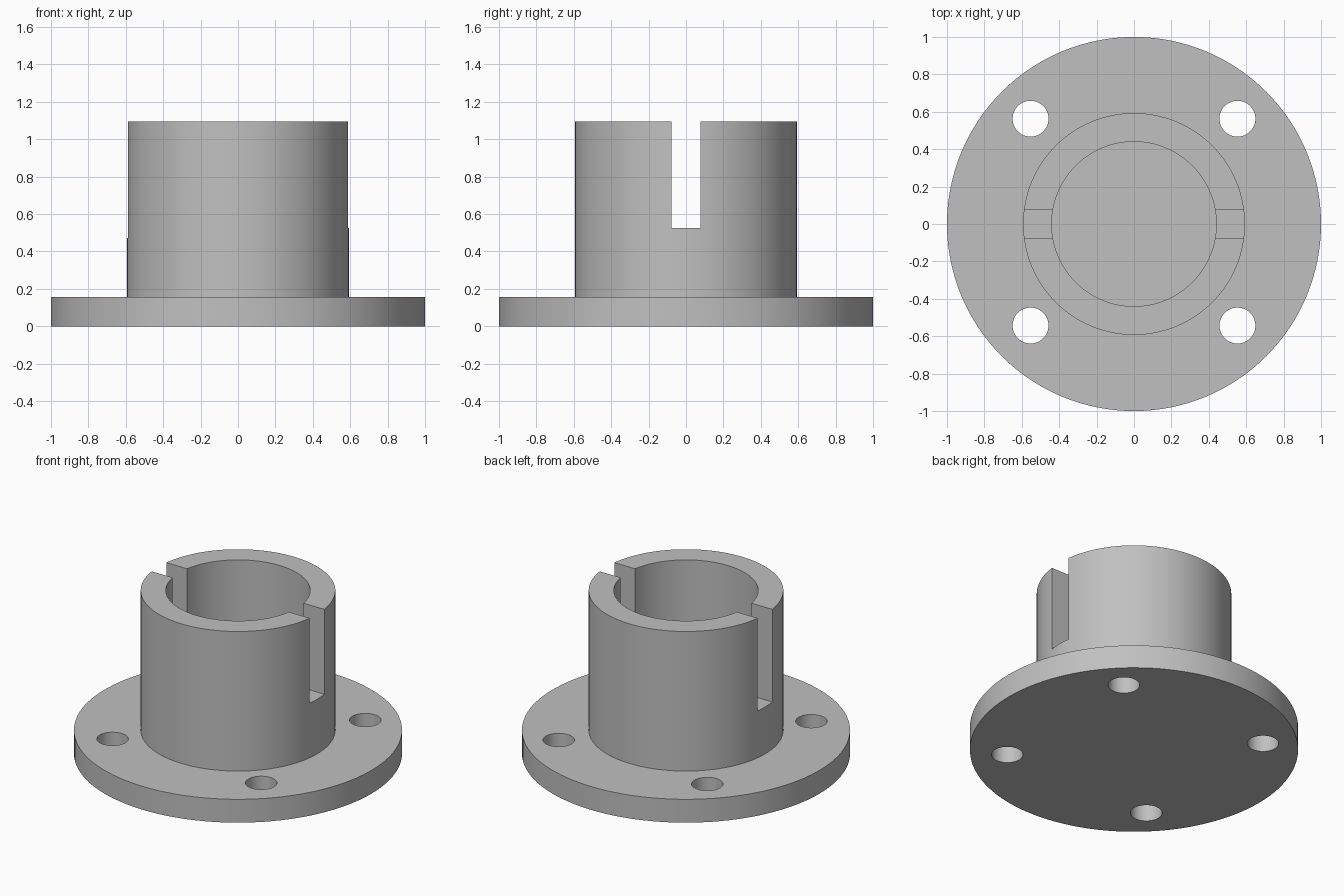
import bpy, bmesh, math
from mathutils import Vector

if "Cube" in bpy.data.objects:
    bpy.data.objects.remove(bpy.data.objects["Cube"])

FLANGE_R, FLANGE_H = 1.0, 0.157
SLEEVE_R, BORE_R, SLEEVE_H = 0.593, 0.44, 1.096
SLOT_W = 0.155
SEGMENTS = 128

grey = bpy.data.materials.new("light grey metal")
colour = (0.53, 0.53, 0.53, 1.0)
grey.diffuse_color = colour
grey.use_nodes = True
grey.node_tree.nodes["Principled BSDF"].inputs["Base Color"].default_value = colour


def revolve(name, profile):
    """Spin an (r, z) profile around the z axis into a closed solid."""
    bm = bmesh.new()
    verts = [bm.verts.new((r, 0, z)) for r, z in profile]
    edges = [bm.edges.new(pair) for pair in zip(verts, verts[1:])]
    bmesh.ops.spin(bm, geom=verts + edges, cent=(0, 0, 0), axis=(0, 0, 1),
                   angle=math.tau, steps=SEGMENTS)
    bmesh.ops.remove_doubles(bm, verts=bm.verts, dist=1e-4)
    bmesh.ops.recalc_face_normals(bm, faces=bm.faces)
    mesh = bpy.data.meshes.new(name)
    bm.to_mesh(mesh)
    bm.free()
    obj = bpy.data.objects.new(name, mesh)
    bpy.context.collection.objects.link(obj)
    mesh.materials.append(grey)
    return obj


def cut(body, cutter):
    """Subtract the cutter from the body and discard it."""
    cutter.hide_render = True
    mod = body.modifiers.new("cut", 'BOOLEAN')
    mod.operation, mod.solver, mod.object = 'DIFFERENCE', 'EXACT', cutter
    bpy.ops.object.select_all(action='DESELECT')
    bpy.context.view_layer.objects.active = body
    body.select_set(True)
    bpy.ops.object.modifier_apply(modifier=mod.name)
    bpy.data.objects.remove(cutter)


# Round flange with a hollow sleeve, closed at the bottom of the bore
body = revolve("flanged_sleeve", [
    (0, 0), (FLANGE_R, 0), (FLANGE_R, FLANGE_H), (SLEEVE_R, FLANGE_H),
    (SLEEVE_R, SLEEVE_H), (BORE_R, SLEEVE_H), (BORE_R, FLANGE_H), (0, FLANGE_H)])

# Four bolt holes through the flange
for sx in (-1, 1):
    for sy in (-1, 1):
        bpy.ops.mesh.primitive_cylinder_add(
            vertices=48, radius=0.096, depth=0.6,
            location=(sx * 0.553, sy * 0.553 + 0.01, FLANGE_H / 2))
        cut(body, bpy.context.object)

# Open slots in the two sides of the sleeve, one slightly deeper
for side, floor in ((1, 0.525), (-1, 0.473)):
    top = SLEEVE_H + 0.1
    bpy.ops.mesh.primitive_cube_add(
        size=1, location=(side * 0.5, 0, (floor + top) / 2))
    slot = bpy.context.object
    slot.scale = Vector((0.6, SLOT_W, top - floor))
    bpy.context.view_layer.update()
    cut(body, slot)

# Smooth round walls with crisp rims
bpy.ops.object.select_all(action='DESELECT')
body.select_set(True)
bpy.context.view_layer.objects.active = body
bpy.ops.object.shade_smooth_by_angle(angle=math.radians(30))
